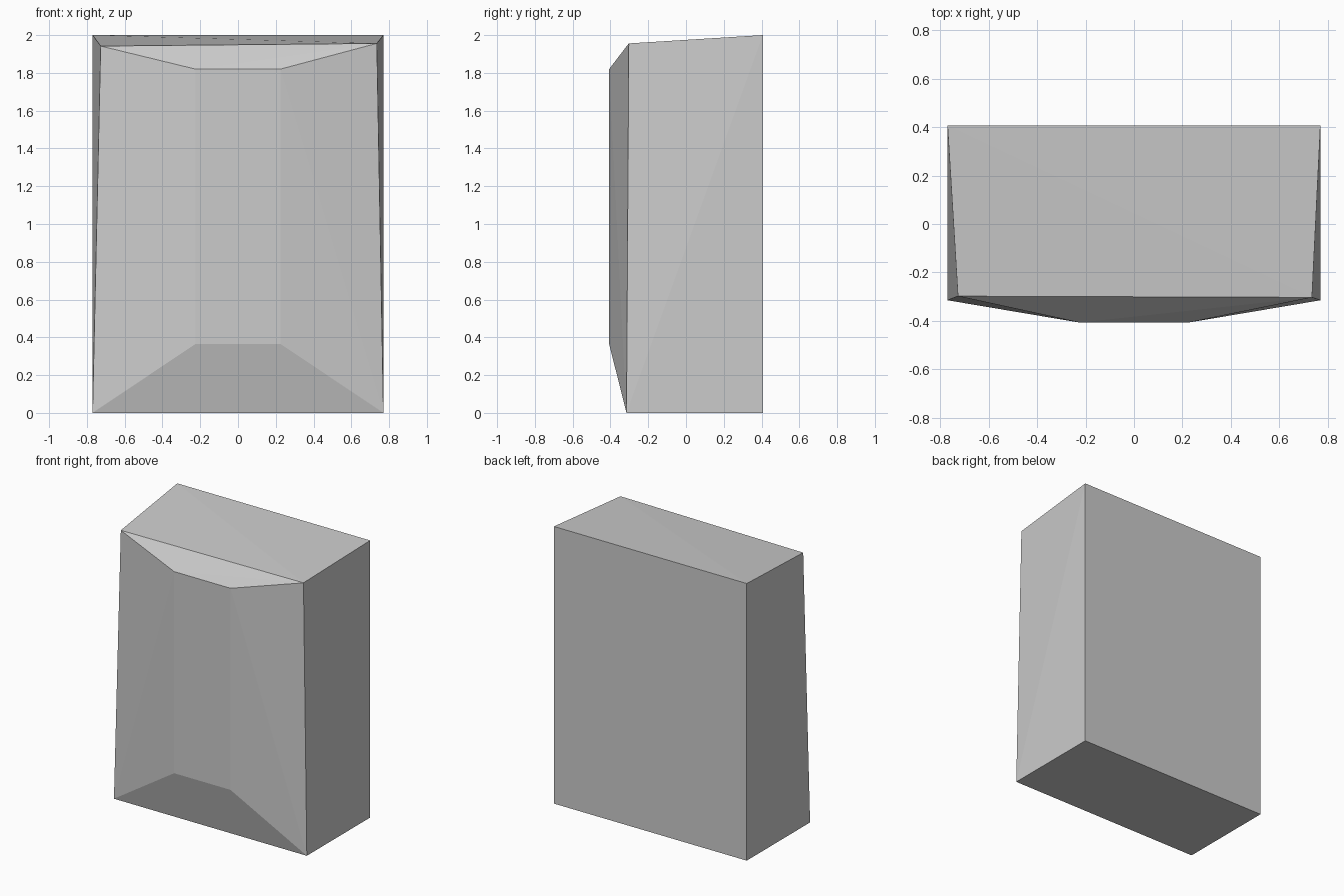
import bpy, bmesh

if "Cube" in bpy.data.objects:
    bpy.data.objects.remove(bpy.data.objects["Cube"])

bm = bmesh.new()

# Mirrored corners: back edge, bottom front corner, raised front panel
for s in (-1, 1):
    for x, y, z in ((0.77, 0.407, 0), (0.77, 0.407, 2), (0.77, -0.315, 0),
                    (0.225, -0.407, 0.365), (0.225, -0.407, 1.82)):
        bm.verts.new((s * x, y, z))

# Slightly uneven top front corners
bm.verts.new((-0.727, -0.298, 1.942))
bm.verts.new((0.735, -0.303, 1.956))

# Faceted closed block
bmesh.ops.convex_hull(bm, input=bm.verts[:])
bmesh.ops.dissolve_limit(bm, angle_limit=0.002, verts=bm.verts[:], edges=bm.edges[:])
bmesh.ops.recalc_face_normals(bm, faces=bm.faces[:])

mesh = bpy.data.meshes.new("faceted_block")
bm.to_mesh(mesh)
bm.free()
bpy.context.collection.objects.link(bpy.data.objects.new("faceted_block", mesh))
